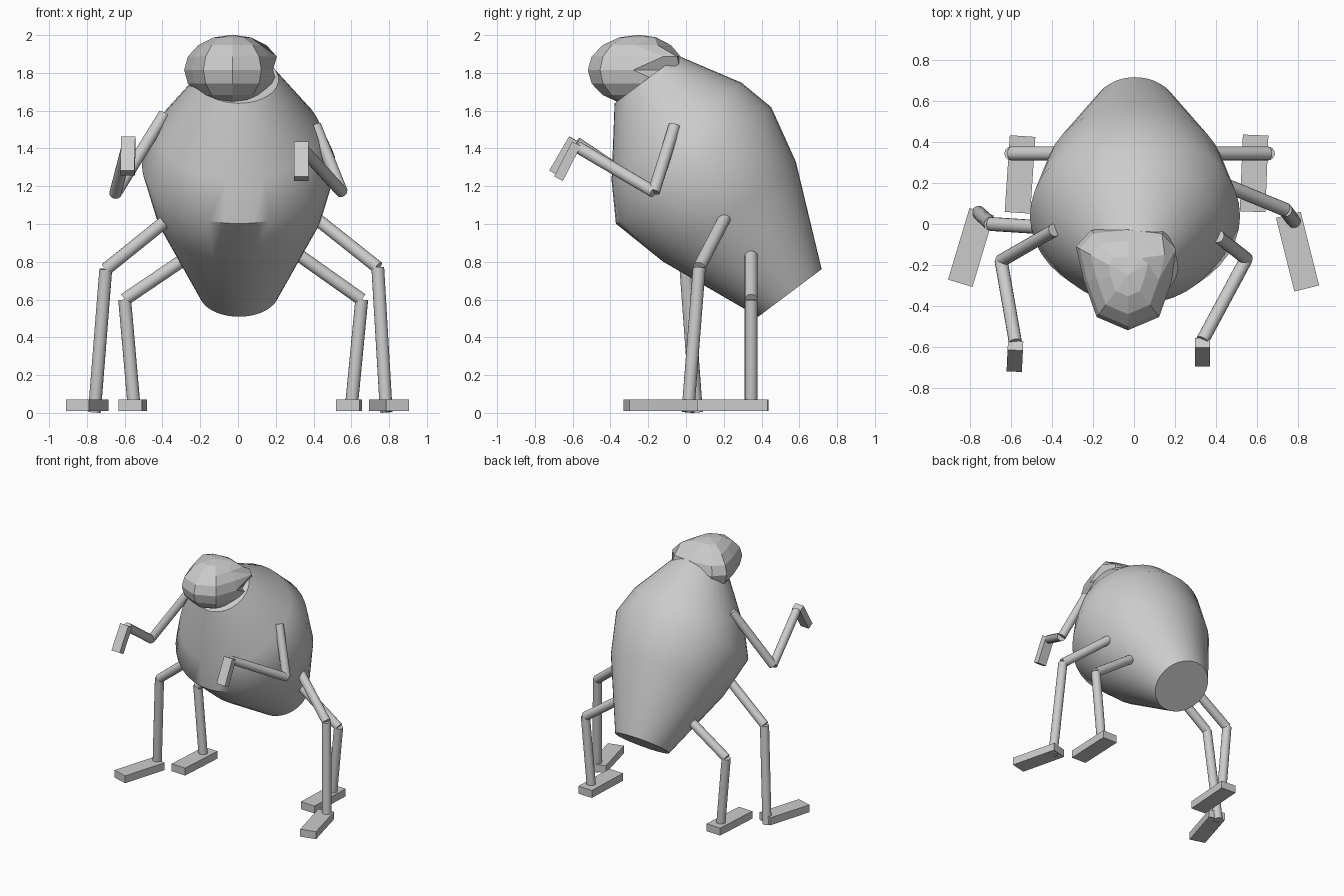
import bpy, bmesh, math
from mathutils import Vector, Matrix

if "Cube" in bpy.data.objects:
    bpy.data.objects.remove(bpy.data.objects["Cube"])


def finish(name, bm, smooth=False):
    bmesh.ops.recalc_face_normals(bm, faces=bm.faces)
    me = bpy.data.meshes.new(name)
    bm.to_mesh(me)
    bm.free()
    ob = bpy.data.objects.new(name, me)
    bpy.context.collection.objects.link(ob)
    if smooth:
        bpy.ops.object.select_all(action='DESELECT')
        ob.select_set(True)
        bpy.context.view_layer.objects.active = ob
        bpy.ops.object.shade_smooth_by_angle(angle=math.radians(45))
    return ob


def frame(a, b):
    """Matrix at the middle of a-b: local z along a-b, local x kept level."""
    z = (b - a).normalized()
    x = Vector((0, 0, 1)).cross(z)
    x = x.normalized() if x.length > 1e-4 else Vector((1, 0, 0))
    y = z.cross(x)
    m = Matrix((x, y, z)).transposed().to_4x4()
    m.translation = (a + b) / 2
    return m


def limb(name, points, r=0.034):
    bm = bmesh.new()
    for p, q in zip(points, points[1:]):
        a, b = Vector(p), Vector(q)
        bmesh.ops.create_cone(bm, cap_ends=True, segments=16, radius1=r, radius2=r,
                              depth=(b - a).length, matrix=frame(a, b))
    return finish(name, bm, True)


def block(name, a, b, width, thick):
    a, b = Vector(a), Vector(b)
    bm = bmesh.new()
    size = Matrix.Diagonal((width, thick, (b - a).length, 1))
    bmesh.ops.create_cube(bm, size=1, matrix=frame(a, b) @ size)
    return finish(name, bm)


# Body: circular rings stacked along a leaning axis (y, z, radius)
rings = [(0.55, 0.635, 0.21), (0.23, 1.065, 0.44), (0.04, 1.31, 0.514),
         (-0.05, 1.49, 0.43), (-0.21, 1.765, 0.21)]
N = 40
bm = bmesh.new()
loops = []
for y, z, r in rings:
    loops.append([bm.verts.new((0.005 + r * math.cos(t), y + 0.8 * r * math.sin(t),
                                z + 0.6 * r * math.sin(t)))
                  for t in (2 * math.pi * i / N for i in range(N))])
for lo, hi in zip(loops, loops[1:]):
    for i in range(N):
        j = (i + 1) % N
        bm.faces.new((lo[i], lo[j], hi[j], hi[i]))
bm.faces.new(loops[0])
bm.faces.new(loops[-1])
finish("body", bm, True)

# Head: faceted ten-sided ball, wider toward the back
half = [(0, -0.27), (0.153, -0.205), (0.215, -0.03), (0.255, 0.14), (0.18, 0.22), (0, 0.24)]
plan = half + [(-x, y) for x, y in half[-2:0:-1]]
bm = bmesh.new()
bmesh.ops.create_uvsphere(bm, u_segments=10, v_segments=8, radius=1)
for v in bm.verts:
    h = math.hypot(v.co.x, v.co.y)
    k = round(math.atan2(v.co.y, v.co.x) / (math.pi / 5)) % 10
    px, py = plan[k]
    v.co = Vector((-0.03 + h * px, -0.25 + h * py, 1.815 + 0.187 * v.co.z))
finish("head", bm)

# Legs: hip, knee, ankle
limb("right_front_leg", [(0.40, 0.21, 1.04), (0.74, 0.07, 0.77), (0.785, 0.01, 0.004)])
limb("left_front_leg", [(-0.39, -0.02, 1.01), (-0.70, 0.0, 0.76), (-0.76, 0.055, 0.004)])
limb("right_rear_leg", [(0.33, 0.345, 0.83), (0.655, 0.345, 0.6), (0.60, 0.345, 0.03)])
limb("left_rear_leg", [(-0.29, 0.345, 0.81), (-0.60, 0.345, 0.6), (-0.55, 0.345, 0.03)])

# Feet: heel to toe
for name, a, b in [
        ("right_front_foot", (0.755, 0.045), (0.845, -0.315)),
        ("left_front_foot", (-0.745, 0.06), (-0.85, -0.29)),
        ("right_rear_foot", (0.595, 0.435), (0.58, 0.06)),
        ("left_rear_foot", (-0.545, 0.43), (-0.57, 0.055))]:
    block(name, (*a, 0.04), (*b, 0.04), 0.125, 0.06)

# Arms: shoulder, elbow, wrist
limb("right_arm", [(0.41, -0.06, 1.52), (0.55, -0.17, 1.17), (0.335, -0.57, 1.405)], 0.032)
limb("left_arm", [(-0.39, -0.03, 1.58), (-0.65, -0.18, 1.16), (-0.58, -0.58, 1.43)], 0.032)

# Hands: hanging from the wrists
block("right_hand", (0.335, -0.58, 1.425), (0.335, -0.675, 1.24), 0.075, 0.052)
block("left_hand", (-0.58, -0.595, 1.45), (-0.585, -0.70, 1.27), 0.075, 0.052)
